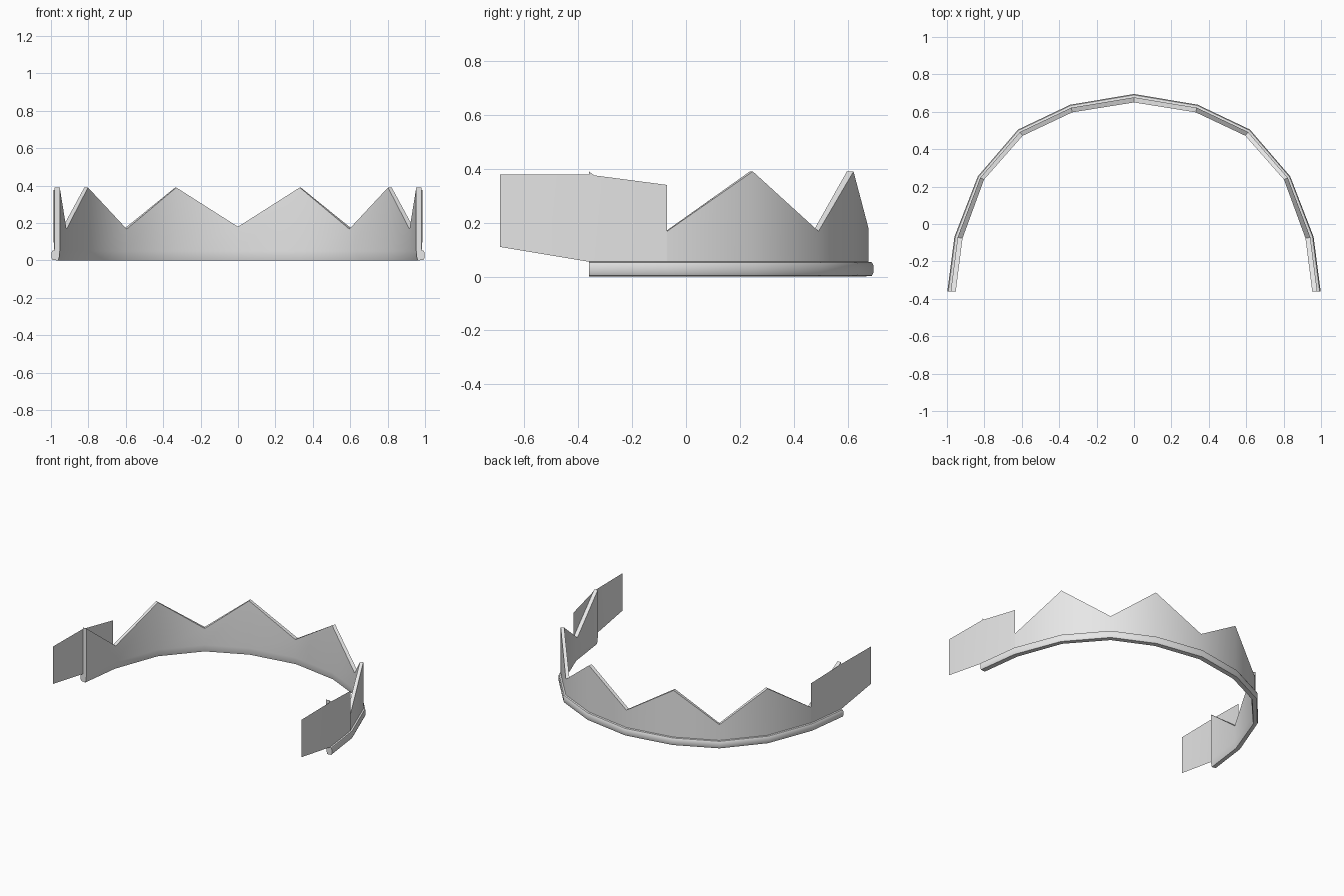
import bpy
import bmesh
import math
from mathutils import Vector

if "Cube" in bpy.data.objects:
    bpy.data.objects.remove(bpy.data.objects["Cube"], do_unlink=True)

grey = bpy.data.materials.new("light grey")
grey.use_nodes = True
grey.diffuse_color = (0.8, 0.8, 0.8, 1)
grey.node_tree.nodes["Principled BSDF"].inputs["Base Color"].default_value = (0.8, 0.8, 0.8, 1)


def finish(bm, name):
    mesh = bpy.data.meshes.new(name)
    bm.to_mesh(mesh)
    bm.free()
    mesh.materials.append(grey)
    obj = bpy.data.objects.new(name, mesh)
    bpy.context.collection.objects.link(obj)
    bpy.ops.object.select_all(action='DESELECT')
    obj.select_set(True)
    bpy.context.view_layer.objects.active = obj
    bpy.ops.object.shade_smooth_by_angle(angle=math.radians(35))
    return obj


# Half path from the back centre to the open end: inner point, outer point, top height
half = [
    ((0, 0.65), (0, 0.695), 0.18),
    ((0.33, 0.597), (0.34, 0.638), 0.39),
    ((0.595, 0.472), (0.62, 0.505), 0.168),
    ((0.802, 0.237), (0.835, 0.255), 0.39),
    ((0.917, -0.077), (0.96, -0.068), 0.167),
    ((0.953, -0.36), (0.998, -0.36), 0.39),
]


def flip(p):
    return (-p[0], p[1])


path = [(flip(i), flip(o), h) for i, o, h in reversed(half[1:])] + half

# Cross-section: share of the way from inner to outer, and height (None = spike top)
WALL = 0.6
RIM_TOP = 0.055
section = [(0, None), (WALL, None), (WALL, RIM_TOP), (0.88, 0.053), (1, 0.042),
           (1, 0.014), (0.88, 0.003), (0.18, 0), (0.05, 0.02), (0, 0.05)]


def place(station, t, z):
    inner, outer, top = station
    p = Vector(inner).lerp(Vector(outer), t)
    return (p.x, p.y, top if z is None else z)


# Spiked band with its rounded rim
bm = bmesh.new()
rings = [[bm.verts.new(place(s, t, z)) for t, z in section] for s in path]
for a, b in zip(rings, rings[1:]):
    for k in range(len(section)):
        n = (k + 1) % len(section)
        bm.faces.new((a[k], a[n], b[n], b[k]))
bm.faces.new(rings[0])
bm.faces.new(rings[-1][::-1])
bmesh.ops.recalc_face_normals(bm, faces=bm.faces)
finish(bm, "spiked_band")

# Thin side tabs that wrap the last spike and run forward
for side, name in ((1, "left_tab"), (-1, "right_tab")):
    bm = bmesh.new()
    back = place(half[4], WALL + 0.05, 0)
    bend = place(half[5], WALL + 0.05, 0)
    columns = [(back[0], back[1], RIM_TOP, 0.34),
               (bend[0], bend[1], RIM_TOP, 0.378),
               (0.986, -0.69, 0.11, 0.378)]
    pairs = [[bm.verts.new((side * x, y, z)) for z in (low, high)]
             for x, y, low, high in columns]
    for a, b in zip(pairs, pairs[1:]):
        quad = (a[0], a[1], b[1], b[0])
        bm.faces.new(quad if side > 0 else quad[::-1])
    bm.normal_update()
    for f in bm.faces:
        if f.normal.x * side < 0:
            f.normal_flip()
    finish(bm, name)
